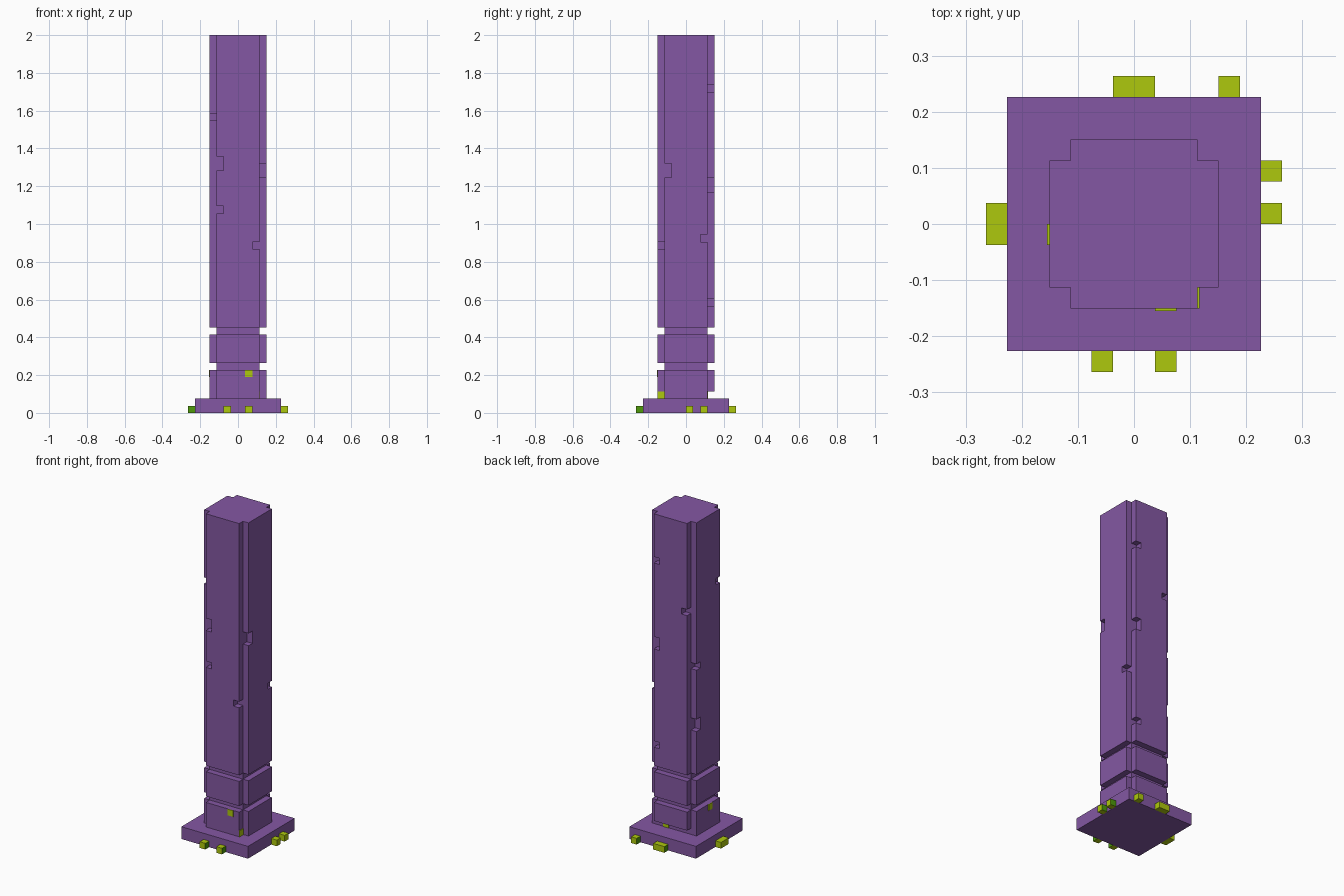
import bpy, bmesh, math
from mathutils import Matrix

cube = bpy.data.objects.get("Cube")
if cube:
    bpy.data.objects.remove(cube, do_unlink=True)

U = 2 / 53          # one block of the grid
SKIN = 0.1          # thickness of painted plates, in blocks


def material(name, rgb):
    m = bpy.data.materials.new(name)
    m.use_nodes = True
    m.diffuse_color = (*rgb, 1)
    m.node_tree.nodes["Principled BSDF"].inputs["Base Color"].default_value = (*rgb, 1)
    return m


PURPLE = material("purple", (0.231, 0.097, 0.366))
LIME = material("lime", (0.42, 0.58, 0.004))
GREEN = material("dark green", (0.077, 0.323, 0.003))


def prism(name, outline, y0, y1, mats, side=0, end_green=False):
    """Extrude an x-z outline from y0 to y1, then turn it to one of four sides."""
    bm = bmesh.new()
    face = bm.faces.new([bm.verts.new((x, y0, z)) for x, z in outline])
    new = bmesh.ops.extrude_face_region(bm, geom=[face])["geom"]
    verts = [v for v in new if isinstance(v, bmesh.types.BMVert)]
    bmesh.ops.translate(bm, verts=verts, vec=(0, y1 - y0, 0))
    bmesh.ops.recalc_face_normals(bm, faces=bm.faces)
    if end_green:
        for f in bm.faces:
            f.material_index = int(f.normal.x > 0.9)
    turn = Matrix.Rotation(side * math.pi / 2, 4, "Z") @ Matrix.Scale(U, 4)
    bm.transform(turn)
    mesh = bpy.data.meshes.new(name)
    bm.to_mesh(mesh)
    bm.free()
    for m in mats:
        mesh.materials.append(m)
    ob = bpy.data.objects.new(name, mesh)
    bpy.context.collection.objects.link(ob)
    return ob


def rect(x0, x1, z0, z1):
    return [(x0, z0), (x1, z0), (x1, z1), (x0, z1)]


def notched(z0, z1, left, right):
    """Panel outline with one-block bites out of its two vertical edges."""
    pts = [(-3, z0), (3, z0)]
    for a, b in sorted(right):
        pts += [(3, a), (2, a), (2, b), (3, b)]
    pts += [(3, z1), (-3, z1)]
    for a, b in sorted(left, reverse=True):
        pts += [(-3, b), (-2, b), (-2, a), (-3, a)]
    return pts


# Base slab and central core
prism("base", rect(-6, 6, 0, 2), -6, 6, [PURPLE])
prism("core", rect(-3, 3, 2, 53), -3, 3, [PURPLE])

# Per side: name, bites at left edge, bites at right edge, feet on the base
SIDES = [
    ("front", [(34, 36), (28, 29)], [(23, 24)], [(-2, -1), (1, 2)]),
    ("left", [(33, 35)], [(24, 25)], [(0, 1), (2, 3)]),
    ("back", [(45, 46), (31, 33), (15, 16)], [(38, 39)], [(-1, 1), (-5, -4)]),
    ("right", [(29, 30), (19, 21)], [(41, 42)], [(-1, 1)]),
]
for i, (side, left, right, feet) in enumerate(SIDES):
    # Raised panels: tall shaft, middle band, lower band
    prism(side + "_shaft_panel", notched(12, 53, left, right), -4, -3, [PURPLE], i)
    prism(side + "_middle_panel", rect(-3, 3, 7, 11), -4, -3, [PURPLE], i)
    bottom = 3 if side == "back" else 2
    prism(side + "_lower_panel", rect(-3, 3, bottom, 6), -4, -3, [PURPLE], i)
    # Small feet around the base
    for n, (a, b) in enumerate(feet):
        prism(f"{side}_foot_{n + 1}", rect(a, b, 0, 1), -7, -6, [LIME, GREEN], i, True)

# Lime patches on the lower panels and in the gap at the back
prism("front_patch", rect(1, 2, 5, 6), -4 - SKIN, -4, [LIME], 0)
prism("right_patch", rect(0, 1, 5, 6), -4 - SKIN, -4, [LIME], 3)
prism("front_end_patch", rect(3, 3 + SKIN, 2, 3), -4, -3, [LIME], 0)
prism("back_gap_patch", rect(-2, -1, 2, 3), -3 - SKIN, -3, [LIME], 2)
